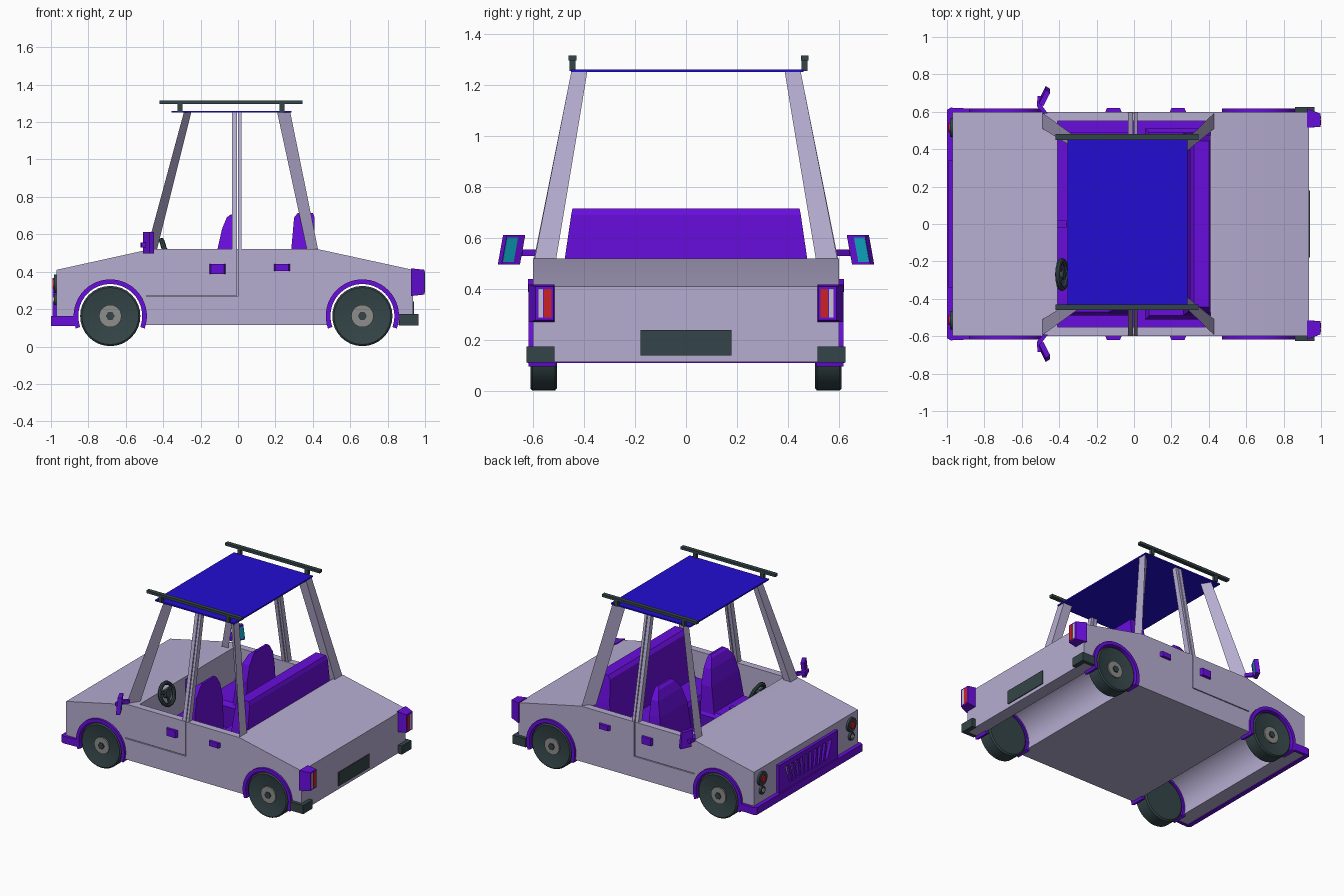
import bpy, bmesh
from math import sin, cos, pi, radians, asin

if "Cube" in bpy.data.objects:
    bpy.data.objects.remove(bpy.data.objects["Cube"])


def material(name, r, g, b):
    m = bpy.data.materials.new(name)
    m.diffuse_color = (r, g, b, 1)
    m.use_nodes = True
    m.node_tree.nodes["Principled BSDF"].inputs["Base Color"].default_value = m.diffuse_color
    return m


LAVENDER = material("lavender paint", 0.47, 0.42, 0.64)
PURPLE = material("purple trim", 0.14, 0.004, 0.72)
BLUE = material("blue roof", 0.016, 0.004, 0.64)
DARK = material("dark slate", 0.035, 0.06, 0.065)
GREY = material("hub grey", 0.27, 0.27, 0.26)
RED = material("red lens", 0.6, 0.015, 0.02)
CYAN = material("cyan glass", 0.005, 0.40, 0.56)
WHITE = material("pale lens", 0.55, 0.55, 0.58)


def mesh_object(name, verts, faces, mat):
    bm = bmesh.new()
    vs = [bm.verts.new(v) for v in verts]
    for f in faces:
        bm.faces.new([vs[i] for i in f])
    bmesh.ops.recalc_face_normals(bm, faces=bm.faces)
    me = bpy.data.meshes.new(name)
    bm.to_mesh(me)
    bm.free()
    me.materials.append(mat)
    ob = bpy.data.objects.new(name, me)
    bpy.context.collection.objects.link(ob)
    return ob


def loft(name, rings, mat):
    """Closed skin through rings of 3D points, all of the same length."""
    n = len(rings[0])
    verts = [p for r in rings for p in r]
    faces = [list(range(n)), list(range(len(verts) - n, len(verts)))]
    for k in range(len(rings) - 1):
        for i in range(n):
            j = (i + 1) % n
            faces.append([k * n + i, k * n + j, k * n + n + j, k * n + n + i])
    return mesh_object(name, verts, faces, mat)


def prism(name, pts, axis, a, b, mat):
    place = {"x": lambda p, t: (t, p[0], p[1]),
             "y": lambda p, t: (p[0], t, p[1]),
             "z": lambda p, t: (p[0], p[1], t)}[axis]
    return loft(name, [[place(p, t) for p in pts] for t in (a, b)], mat)


def box(name, x0, x1, y0, y1, z0, z1, mat):
    return prism(name, [(x0, y0), (x1, y0), (x1, y1), (x0, y1)], "z", z0, z1, mat)


def circle(cx, cz, r, n=32, start=0.0, end=2 * pi, closed=True):
    m = n if closed else n - 1
    return [(cx + r * cos(start + (end - start) * i / m),
             cz + r * sin(start + (end - start) * i / m)) for i in range(n)]


def slabs(name, sections, mat, s=1):
    """Stacked rectangles given as z, x0, x1, y0, y1."""
    return loft(name, [[(x0, s * y0, z), (x1, s * y0, z), (x1, s * y1, z), (x0, s * y1, z)]
                       for z, x0, x1, y0, y1 in sections], mat)


def smooth(ob, angle=30):
    bpy.ops.object.select_all(action="DESELECT")
    ob.select_set(True)
    bpy.context.view_layer.objects.active = ob
    bpy.ops.object.shade_smooth_by_angle(angle=radians(angle))


AXLES = (-0.683, 0.665)
AXLE_Z = 0.163

# Body shell: side profile with wheel tunnels
profile = [(-0.97, 0.115), (-0.97, 0.41), (-0.47, 0.52), (0.43, 0.52), (0.935, 0.41), (0.935, 0.115)]
low = asin((0.115 - AXLE_Z) / 0.185)
for cx in reversed(AXLES):
    profile += circle(cx, AXLE_Z, 0.185, 28, low, pi - low, False)
body = prism("body", profile, "y", -0.6, 0.6, LAVENDER)

# Cabin opening and door seams
cutters = [box("cabin_cutter", -0.41, 0.41, -0.55, 0.55, 0.135, 0.9, LAVENDER)]
seam = [(-0.49, 0.267), (0.0, 0.267), (0.0, 0.6), (-0.006, 0.6), (-0.006, 0.273), (-0.49, 0.273)]
for s in (1, -1):
    cutters.append(prism("seam_cutter", seam, "y", s * 0.59, s * 0.65, LAVENDER))
for c in cutters:
    c.hide_render = True
    mod = body.modifiers.new("cut", "BOOLEAN")
    mod.operation, mod.solver, mod.object = "DIFFERENCE", "EXACT", c
    bpy.context.view_layer.objects.active = body
    bpy.ops.object.modifier_apply(modifier=mod.name)
    bpy.data.objects.remove(c)
smooth(body, 25)

# Cabin floor, bench, steering wheel
box("cabin_floor", -0.41, 0.41, -0.55, 0.55, 0.135, 0.145, PURPLE)
box("console", -0.41, -0.36, -0.02, 0.02, 0.145, 0.5, PURPLE)
slabs("rear_bench_cushion", [(0.145, 0.08, 0.41, -0.5, 0.5), (0.33, 0.06, 0.41, -0.51, 0.51),
                             (0.36, 0.08, 0.41, -0.49, 0.49)], PURPLE)
slabs("rear_bench_back", [(0.33, 0.26, 0.41, -0.49, 0.49), (0.52, 0.285, 0.41, -0.475, 0.475),
                          (0.69, 0.30, 0.41, -0.45, 0.45), (0.715, 0.32, 0.40, -0.445, 0.445)], PURPLE)
tilt = (0, radians(72), 0)
centre = (-0.385, -0.27, 0.495)
bpy.ops.mesh.primitive_torus_add(location=centre, rotation=tilt, major_radius=0.075, minor_radius=0.014,
                                 major_segments=24, minor_segments=8)
parts = [("steering_wheel", bpy.context.object)]
bpy.ops.mesh.primitive_cylinder_add(vertices=16, radius=0.028, depth=0.03, location=centre, rotation=tilt)
parts.append(("steering_hub", bpy.context.object))
for k in range(3):
    bpy.ops.mesh.primitive_cube_add(size=1, location=centre, rotation=tilt)
    ob = bpy.context.object
    a = 2 * pi * k / 3
    for v in ob.data.vertices:
        u, w = (v.co.x + 0.5) * 0.075, v.co.y * 0.02
        v.co = (u * cos(a) - w * sin(a), u * sin(a) + w * cos(a), v.co.z * 0.012)
    parts.append(("steering_spoke", ob))
for name, ob in parts:
    ob.name = name
    ob.data.materials.append(DARK)
smooth(parts[0][1])

# Roof
box("roof", -0.355, 0.285, -0.45, 0.46, 1.25, 1.26, BLUE)

for s in (1, -1):
    # Roof rails
    ry = 0.465 if s > 0 else -0.445
    box("roof_rail", -0.42, 0.345, ry - 0.015, ry + 0.015, 1.296, 1.315, DARK)
    for px in (-0.31, 0.235):
        box("rail_post", px - 0.013, px + 0.013, ry - 0.012, ry + 0.012, 1.255, 1.3, DARK)

    # Roof pillars
    for name, b0, b1, t0, t1 in (("front_pillar", -0.49, -0.435, -0.29, -0.25),
                                 ("rear_pillar", 0.43, 0.37, 0.28, 0.21)):
        loft(name, [[(b0, s * 0.595, 0.51), (b0, s * 0.51, 0.51), (b1, s * 0.51, 0.51)],
                    [(t0, s * 0.45, 1.25), (t0, s * 0.387, 1.25), (t1, s * 0.387, 1.25)]], LAVENDER)
    for x0, x1 in ((-0.032, -0.006), (0.0, 0.018)):
        slabs("middle_pillar", [(0.51, x0, x1, 0.555, 0.598), (1.25, x0, x1, 0.415, 0.45)], LAVENDER, s)

    # Front seats
    slabs("front_seat_cushion", [(0.145, -0.32, -0.03, 0.14, 0.47), (0.31, -0.35, -0.03, 0.12, 0.49),
                                 (0.34, -0.33, -0.03, 0.14, 0.47)], PURPLE, s)
    slabs("front_seat_back", [(0.3, -0.14, -0.025, 0.13, 0.48), (0.52, -0.11, -0.025, 0.14, 0.46),
                              (0.63, -0.085, -0.025, 0.17, 0.44), (0.69, -0.06, -0.025, 0.21, 0.4),
                              (0.705, -0.04, -0.025, 0.23, 0.38)], PURPLE, s)

    # Wheels and arches
    for cx in AXLES:
        rings = [[(x, s * y, z) for x, z in circle(cx, AXLE_Z, r)] for r, y in
                 ((0.15, 0.505), (0.161, 0.513), (0.161, 0.602), (0.152, 0.61), (0.06, 0.592))]
        smooth(loft("tyre", rings, DARK))
        smooth(prism("hub_cap", circle(cx, AXLE_Z, 0.06, 24), "y", s * 0.585, s * 0.602, GREY))
        prism("hub_nut", circle(cx, AXLE_Z, 0.024, 6), "y", s * 0.6, s * 0.61, DARK)
        e = radians(20)
        arch = circle(cx, AXLE_Z, 0.196, 28, -e, pi + e, False)
        arch += circle(cx, AXLE_Z, 0.171, 28, pi + e, -e, False)
        smooth(prism("wheel_arch", arch, "y", s * 0.51, s * 0.617, PURPLE))

    # Door handles
    for x0, x1, z0 in ((-0.155, -0.065, 0.388), (0.19, 0.28, 0.405)):
        prism("door_handle", [(x0, s * 0.595), (x0 + 0.01, s * 0.62), (x1 - 0.01, s * 0.62), (x1, s * 0.595)],
              "z", z0, 0.44, PURPLE)

    # Side mirrors
    arm = [(-0.485, 0.59), (-0.52, 0.63), (-0.515, 0.685), (-0.49, 0.685), (-0.497, 0.64), (-0.46, 0.59)]
    prism("mirror_arm", [(x, s * y) for x, y in arm], "z", 0.53, 0.555, PURPLE)
    shell = [(-0.485, 0.65), (-0.448, 0.722), (-0.472, 0.737), (-0.508, 0.663)]
    glass = [(-0.481, 0.659), (-0.448, 0.719), (-0.453, 0.722), (-0.486, 0.662)]
    for name, pts, z0, z1, mat in (("mirror_shell", shell, 0.497, 0.612, PURPLE),
                                   ("mirror_glass", glass, 0.507, 0.602, CYAN)):
        ob = prism(name, [(x, s * y) for x, y in pts], "z", z0, z1, mat)
        for v in ob.data.vertices:
            v.co.y -= s * 0.18 * (v.co.z - 0.5)

    # Headlights and indicators
    for name, z, r, lens in (("headlight", 0.335, 0.05, RED), ("indicator", 0.25, 0.029, WHITE)):
        smooth(prism(name, circle(s * 0.515, z, r, 24), "x", -0.985, -0.965, DARK))
        smooth(prism(name + "_lens", circle(s * 0.515, z, r * 0.5, 16), "x", -0.992, -0.98, lens))

    # Tail lights and rear bumper corners
    loft("tail_light", [[(0.925, s * 0.515, 0.27), (0.925, s * 0.617, 0.27),
                         (0.925, s * 0.617, 0.418), (0.925, s * 0.515, 0.418)],
                        [(0.998, s * 0.52, 0.278), (0.998, s * 0.59, 0.278),
                         (0.998, s * 0.59, 0.41), (0.998, s * 0.52, 0.41)]], PURPLE)
    box("tail_lens_red", 0.996, 1.0, s * 0.528, s * 0.556, 0.288, 0.4, RED)
    box("tail_lens_pale", 0.996, 1.0, s * 0.56, s * 0.578, 0.288, 0.4, WHITE)
    corner = [(0.86, 0.625), (0.965, 0.625), (0.965, 0.515), (0.93, 0.515), (0.93, 0.598), (0.86, 0.598)]
    prism("rear_bumper", [(x, s * y) for x, y in corner], "z", 0.112, 0.175, DARK)

# Front bumper wrapping round the nose
half = [(-0.87, 0.598), (-0.87, 0.617), (-0.98, 0.622), (-1.0, 0.61)]
rim = [(-0.968, 0.598)] + half
prism("front_bumper", rim + [(x, -y) for x, y in reversed(rim)], "z", 0.11, 0.163, PURPLE)

# Grille: frame and upright bars
for z0, z1 in ((0.16, 0.20), (0.33, 0.365)):
    box("grille_rail", -0.992, -0.968, -0.34, 0.34, z0, z1, PURPLE)
for s in (1, -1):
    prism("grille_end", [(s * 0.34, 0.2), (s * 0.34, 0.33), (s * 0.27, 0.33), (s * 0.22, 0.2)],
          "x", -0.992, -0.968, PURPLE)
for k in range(-4, 5):
    prism("grille_bar", [(k * 0.046 - 0.011, 0.2), (k * 0.046 + 0.011, 0.2),
                         (k * 0.054 + 0.011, 0.33), (k * 0.054 - 0.011, 0.33)], "x", -0.988, -0.968, PURPLE)

# Rear number plate, left blank
box("rear_plate", 0.93, 0.941, -0.178, 0.178, 0.14, 0.24, DARK)
